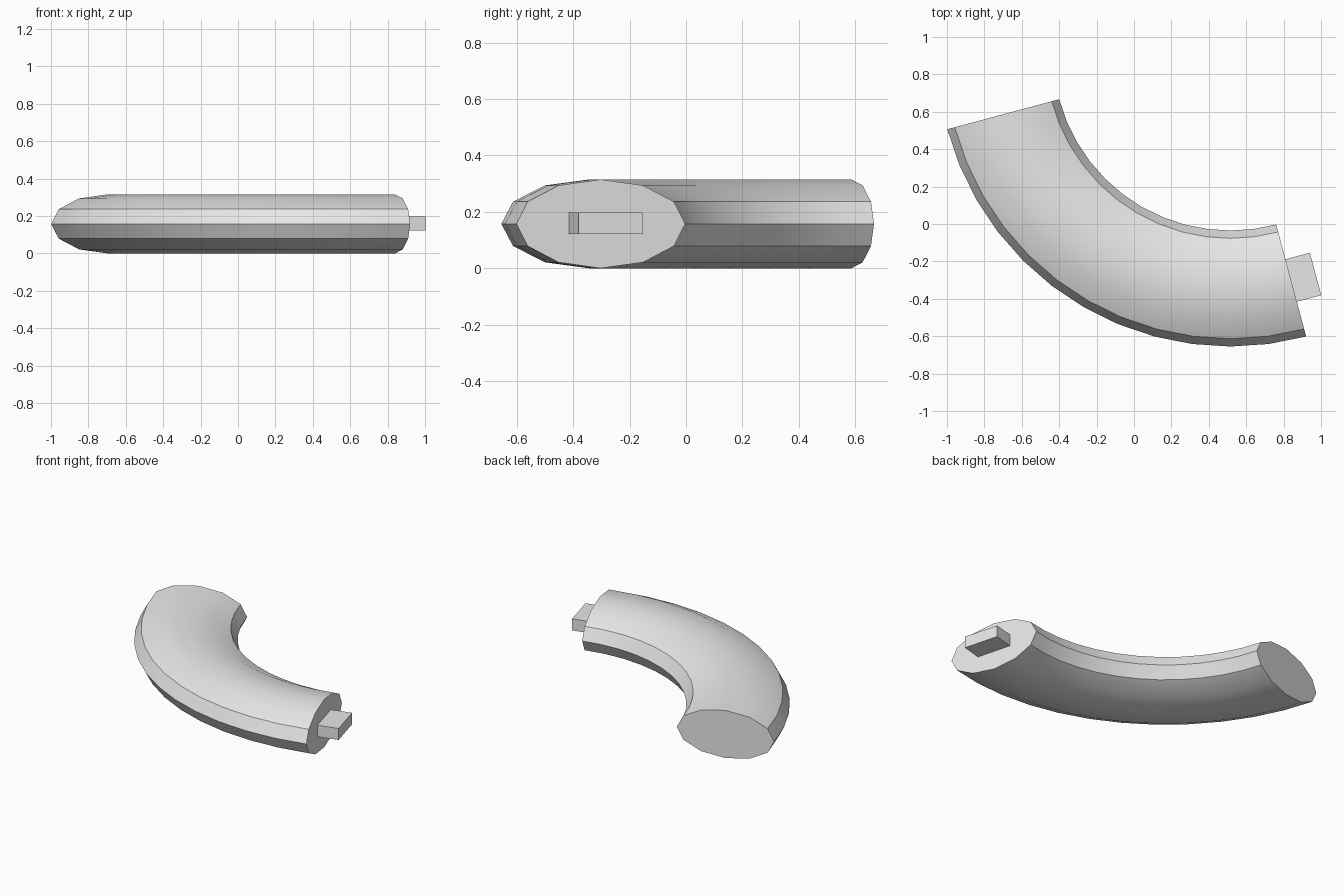
import bpy
import bmesh
from math import sin, cos, pi, radians
from mathutils import Vector, Matrix

cube = bpy.data.objects.get("Cube")
if cube:
    bpy.data.objects.remove(cube, do_unlink=True)

SIDES, STEPS = 12, 12
CENTRE = Vector((0.515, 0.912, 0.1575))   # centre of the bend
RADIUS, HALF_W, HALF_H = 1.257, 0.31, 0.1575
START, END = radians(195), radians(285)

grey = bpy.data.materials.new("plain grey")
grey.use_nodes = True
grey.diffuse_color = (0.8, 0.8, 0.8, 1)
grey.node_tree.nodes["Principled BSDF"].inputs["Base Color"].default_value = (0.8, 0.8, 0.8, 1)


def add_object(name, bm):
    bmesh.ops.recalc_face_normals(bm, faces=bm.faces)
    mesh = bpy.data.meshes.new(name)
    bm.to_mesh(mesh)
    bm.free()
    mesh.materials.append(grey)
    obj = bpy.data.objects.new(name, mesh)
    bpy.context.collection.objects.link(obj)
    return obj


# Curved body: an oval section swept through a quarter turn, capped at both ends
bm = bmesh.new()
rings = []
for i in range(STEPS + 1):
    turn = START + (END - START) * i / STEPS
    ring = []
    for j in range(SIDES):
        a = 2 * pi * j / SIDES
        r = RADIUS + HALF_W * cos(a)
        ring.append(bm.verts.new(CENTRE + Vector((r * cos(turn), r * sin(turn), HALF_H * sin(a)))))
    rings.append(ring)
for near, far in zip(rings, rings[1:]):
    for j in range(SIDES):
        k = (j + 1) % SIDES
        bm.faces.new((near[j], near[k], far[k], far[j]))
bm.faces.new(rings[0])
bm.faces.new(rings[-1])
body = add_object("curved_body", bm)
bpy.ops.object.select_all(action='DESELECT')
body.select_set(True)
bpy.context.view_layer.objects.active = body
bpy.ops.object.shade_smooth_by_angle(angle=radians(30))

# Connector tab: a flat block standing out of one end cap
LENGTH, SUNK = 0.135, 0.02
end_point = CENTRE + RADIUS * Vector((cos(END), sin(END), 0))
bm = bmesh.new()
bmesh.ops.create_cube(bm, size=1, matrix=(
    Matrix.Translation(end_point)
    @ Matrix.Rotation(END + pi / 2, 4, 'Z')
    @ Matrix.Translation(((LENGTH - SUNK) / 2, 0, 0.002))
    @ Matrix.Diagonal((LENGTH + SUNK, 0.235, 0.076, 1))))
add_object("connector_tab", bm)
